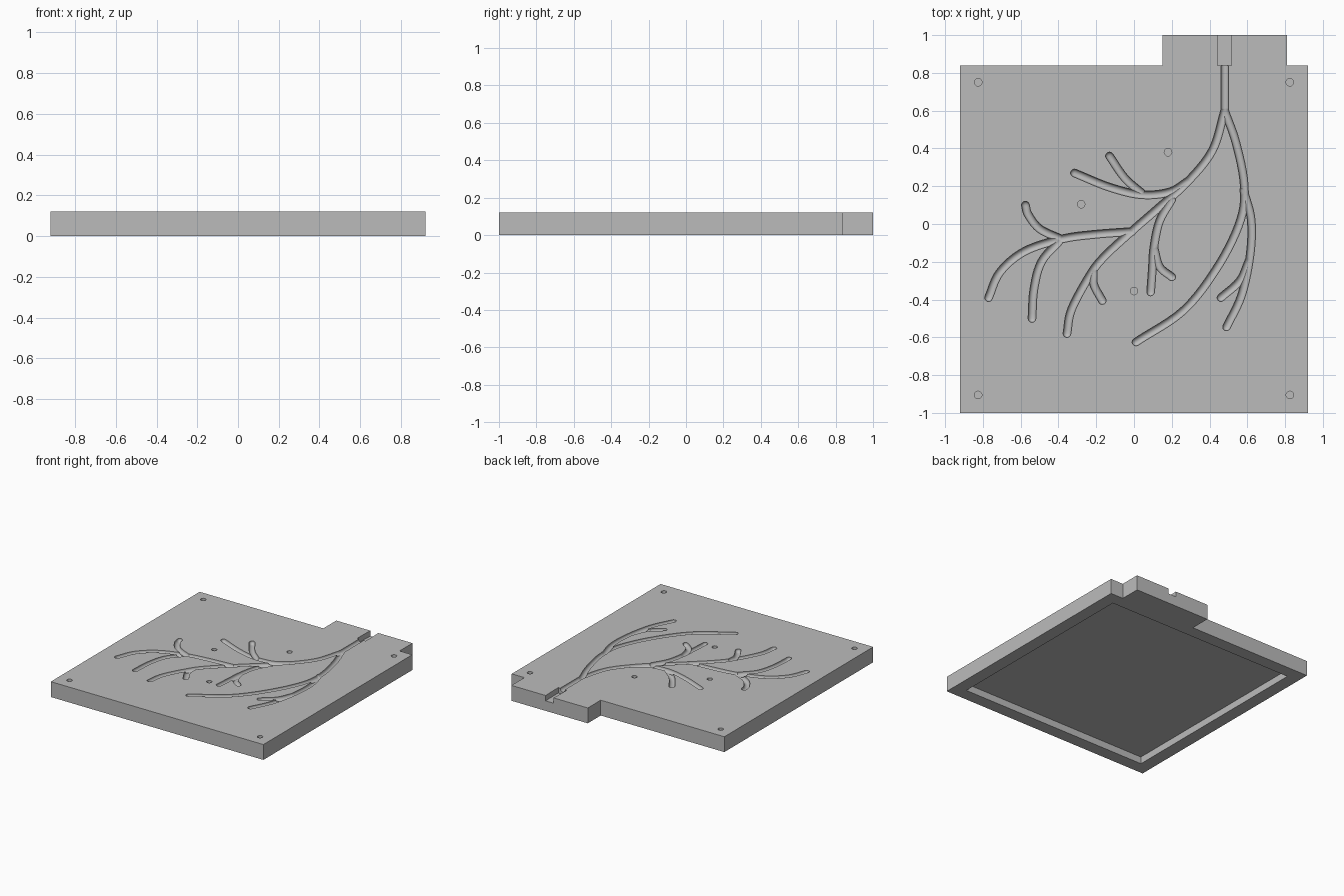
import bpy, bmesh, math
from mathutils import Vector

default = bpy.data.objects.get("Cube")
if default:
    bpy.data.objects.remove(default, do_unlink=True)

TOP = 0.12
RADIUS = 0.021

grey = bpy.data.materials.new("plain grey")
grey.use_nodes = True
colour = (0.5, 0.5, 0.5, 1)
grey.diffuse_color = colour
grey.node_tree.nodes["Principled BSDF"].inputs["Base Color"].default_value = colour


def to_object(bm, name):
    bmesh.ops.recalc_face_normals(bm, faces=bm.faces)
    mesh = bpy.data.meshes.new(name)
    bm.to_mesh(mesh)
    bm.free()
    obj = bpy.data.objects.new(name, mesh)
    bpy.context.collection.objects.link(obj)
    mesh.materials.append(grey)
    return obj


def prism(name, outline, low, high):
    bm = bmesh.new()
    base = bm.faces.new([bm.verts.new((x, y, low)) for x, y in outline])
    grown = bmesh.ops.extrude_face_region(bm, geom=[base])["geom"]
    moved = [v for v in grown if isinstance(v, bmesh.types.BMVert)]
    bmesh.ops.translate(bm, verts=moved, vec=(0, 0, high - low))
    return to_object(bm, name)


def circle(x, y, r, sides=20):
    angles = [math.tau * i / sides for i in range(sides)]
    return [(x + r * math.cos(a), y + r * math.sin(a)) for a in angles]


def smooth_path(points, steps=6):
    """Catmull-Rom curve through the points."""
    p = [Vector((x, y, 0)) for x, y in points]
    p = [p[0] * 2 - p[1]] + p + [p[-1] * 2 - p[-2]]
    path = []
    for a, b, c, d in zip(p, p[1:], p[2:], p[3:]):
        for i in range(steps):
            t = i / steps
            path.append((b * 2 + (c - a) * t + (a * 2 - b * 5 + c * 4 - d) * t ** 2
                         + (b * 3 - a - c * 3 + d) * t ** 3) / 2)
    return path + [p[-2]]


def round_tube(name, points, r, height, sides=16):
    """Tube along a flat path, with domed ends."""
    path = smooth_path(points)
    first = (path[1] - path[0]).normalized()
    last = (path[-1] - path[-2]).normalized()
    dome = [math.radians(a) for a in (80, 55, 28)]
    rings = [(path[0] - first * r * math.sin(a), first, r * math.cos(a)) for a in dome]
    for i, point in enumerate(path):
        along = path[min(i + 1, len(path) - 1)] - path[max(i - 1, 0)]
        rings.append((point, along.normalized(), r))
    rings += [(path[-1] + last * r * math.sin(a), last, r * math.cos(a)) for a in reversed(dome)]
    bm = bmesh.new()
    loops = []
    for centre, along, size in rings:
        side = Vector((-along.y, along.x, 0))
        loop = []
        for k in range(sides):
            a = math.tau * (k + 0.5) / sides
            loop.append(bm.verts.new(centre + side * size * math.cos(a)
                                     + Vector((0, 0, height + size * math.sin(a)))))
        loops.append(loop)
    for one, two in zip(loops, loops[1:]):
        for k in range(sides):
            n = (k + 1) % sides
            bm.faces.new((one[k], one[n], two[n], two[k]))
    bm.faces.new(loops[0])
    bm.faces.new(loops[-1])
    return to_object(bm, name)


def carve(target, cutter):
    cutter.hide_render = True
    mod = target.modifiers.new(cutter.name, "BOOLEAN")
    mod.operation = "DIFFERENCE"
    mod.solver = "EXACT"
    mod.object = cutter
    bpy.context.view_layer.objects.active = target
    bpy.ops.object.modifier_apply(modifier=mod.name)
    bpy.data.objects.remove(cutter, do_unlink=True)


# Plate with the inlet tab at the back
plate = prism("channel_plate", [(-.92, -1), (.92, -1), (.92, .84), (.81, .84),
                                (.81, 1), (.15, 1), (.15, .84), (-.92, .84)], 0, TOP)

# Shallow pocket underneath
carve(plate, prism("under_pocket", [(-.82, -.9), (.82, -.9), (.82, .74), (-.82, .74)], -.1, .055))

# Branching channels
channels = {
    "inlet_channel": [(.48, .87), (.48, .74), (.48, .59)],
    "main_channel": [(.48, .6), (.415, .39), (.28, .22), (.135, .09), (-.02, -.045),
                     (-.155, -.17), (-.23, -.265), (-.33, -.45), (-.355, -.58)],
    "upper_channel": [(.29, .23), (.19, .17), (.04, .155), (-.13, .195), (-.315, .27)],
    "upper_twig": [(.04, .165), (-.05, .245), (-.13, .36)],
    "outer_channel": [(-.01, -.04), (-.21, -.055), (-.385, -.08), (-.58, -.145),
                      (-.71, -.255), (-.77, -.39)],
    "outer_upper_twig": [(-.385, -.08), (-.5, -.025), (-.56, .05), (-.575, .1)],
    "outer_lower_twig": [(-.395, -.09), (-.49, -.2), (-.53, -.345), (-.54, -.5)],
    "main_twig": [(-.215, -.25), (-.213, -.32), (-.168, -.405)],
    "middle_channel": [(.2, .13), (.135, .015), (.105, -.125), (.097, -.24), (.088, -.36)],
    "middle_twig": [(.107, -.13), (.135, -.225), (.2, -.28)],
    "long_channel": [(.48, .6), (.54, .43), (.583, .21), (.565, .025), (.45, -.215),
                     (.265, -.455), (.01, -.625)],
    "side_channel": [(.58, .18), (.62, .025), (.615, -.16), (.57, -.375), (.49, -.545)],
    "side_twig": [(.61, -.19), (.56, -.3), (.46, -.39)],
}
for i, (name, points) in enumerate(channels.items()):
    # tiny height steps keep the overlapping cuts clean
    carve(plate, round_tube(name, points, RADIUS, TOP - .003 - i * .0002))

# Inlet slot, open at the back edge
carve(plate, prism("inlet_slot", [(.443, .84), (.517, .84), (.517, .92), (.51, 1.1),
                                  (.45, 1.1), (.443, .92)], TOP - .042, TOP + .1))

# Blind pin holes: four corners and three inside
holes = [(x, y) for x in (-.825, .825) for y in (-.905, .75)]
holes += [(.18, .38), (-.28, .105), (0, -.355)]
for x, y in holes:
    carve(plate, prism("pin_hole", circle(x, y, .02), TOP - .04, TOP + .1))

bpy.ops.object.select_all(action="DESELECT")
plate.select_set(True)
bpy.context.view_layer.objects.active = plate
bpy.ops.object.shade_smooth_by_angle(angle=math.radians(30))
